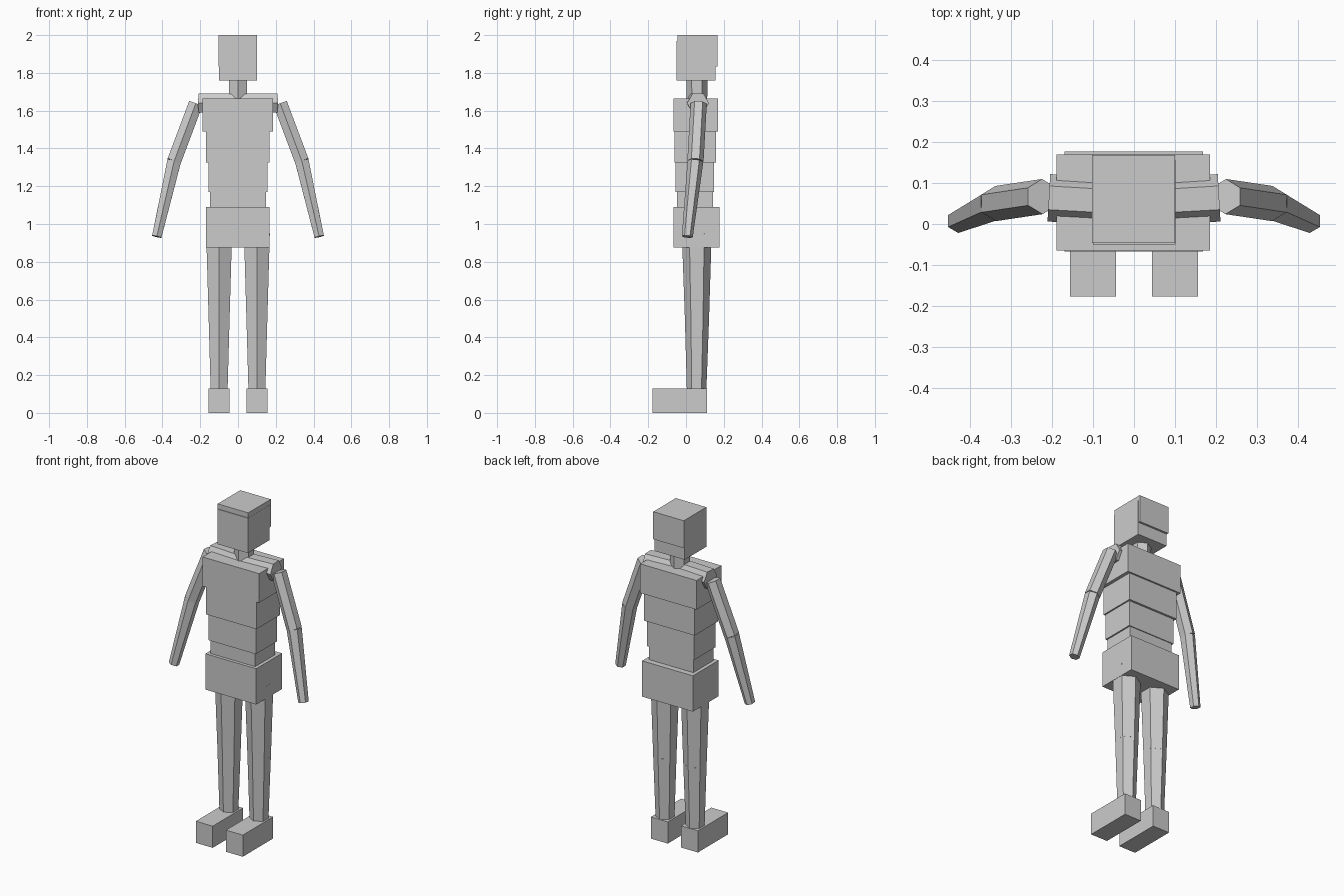
import bpy, bmesh, math
from mathutils import Vector

if "Cube" in bpy.data.objects:
    bpy.data.objects.remove(bpy.data.objects["Cube"], do_unlink=True)

grey = bpy.data.materials.new("plain grey")
grey.use_nodes = True
colour = (0.6, 0.6, 0.6, 1)
grey.diffuse_color = colour
grey.node_tree.nodes["Principled BSDF"].inputs["Base Color"].default_value = colour


def finish(name, bm):
    bmesh.ops.recalc_face_normals(bm, faces=bm.faces)
    mesh = bpy.data.meshes.new(name)
    bm.to_mesh(mesh)
    bm.free()
    mesh.materials.append(grey)
    bpy.context.collection.objects.link(bpy.data.objects.new(name, mesh))


def box(name, x, y, z):
    """Box from (low, high) ranges on each axis."""
    bm = bmesh.new()
    bmesh.ops.create_cube(bm, size=1)
    for v in bm.verts:
        v.co = [(r[0] + r[1]) / 2 + c * (r[1] - r[0]) for r, c in zip((x, y, z), v.co)]
    finish(name, bm)


def limb(name, start, end, r1, r2):
    """Six-sided tapered bone with corners pointing to the front and back."""
    start, end = Vector(start), Vector(end)
    axis = (end - start).normalized()
    front = Vector((0, -1, 0))
    front = (front - axis * front.dot(axis)).normalized()
    side = axis.cross(front)
    bm = bmesh.new()
    rings = []
    for centre, r in ((start, r1), (end, r2)):
        angles = [i * math.pi / 3 for i in range(6)]
        rings.append([bm.verts.new(centre + r * (front * math.cos(a) + side * math.sin(a)))
                      for a in angles])
    for i in range(6):
        j = (i + 1) % 6
        bm.faces.new((rings[0][i], rings[0][j], rings[1][j], rings[1][i]))
    for ring in rings:
        bm.faces.new(ring)
    finish(name, bm)


# Head and neck
box("head", (-0.103, 0.1), (-0.046, 0.168), (1.835, 2.0))
box("jaw", (-0.1, 0.101), (-0.05, 0.156), (1.76, 1.97))
limb("neck", (0, 0.058, 1.64), (0, 0.058, 1.78), 0.054, 0.056)

# Torso
box("chest", (-0.189, 0.186), (-0.065, 0.17), (1.49, 1.665))
box("ribs", (-0.169, 0.166), (-0.062, 0.16), (1.325, 1.5))
box("abdomen", (-0.157, 0.157), (-0.055, 0.147), (1.17, 1.33))
box("waist", (-0.148, 0.148), (-0.048, 0.142), (1.08, 1.18))
box("hips", (-0.17, 0.168), (-0.067, 0.177), (0.875, 1.09))

# Paired limbs
for side, s in (("left", 1), ("right", -1)):
    limb(side + "_collar", (0, 0.052, 1.64), (s * 0.208, 0.064, 1.64), 0.057, 0.058)
    limb(side + "_upper_arm", (s * 0.224, 0.067, 1.637), (s * 0.338, 0.05, 1.333), 0.043, 0.043)
    limb(side + "_forearm", (s * 0.338, 0.05, 1.333), (s * 0.43, 0.007, 0.933), 0.042, 0.029)
    limb(side + "_thigh", (s * 0.1, 0.057, 0.95), (s * 0.1, 0.058, 0.5), 0.079, 0.064)
    limb(side + "_shin", (s * 0.1, 0.058, 0.5), (s * 0.1, 0.056, 0.1), 0.064, 0.051)
    box(side + "_foot", (s * 0.1 - 0.056, s * 0.1 + 0.056), (-0.177, 0.11), (0, 0.13))
